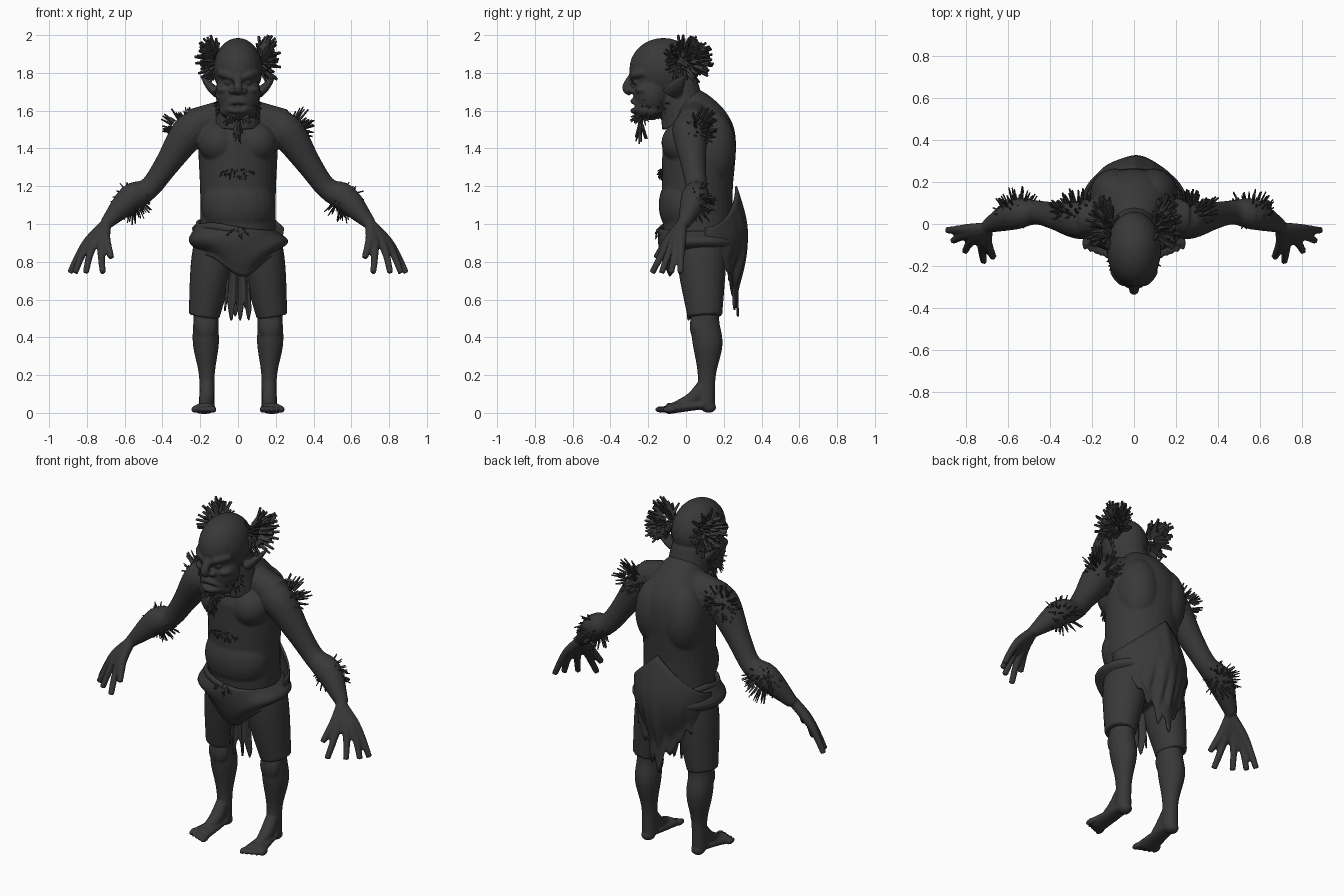
import bpy, bmesh, math, random
from math import sin, cos, pi, tau
from mathutils import Vector, Matrix

random.seed(4)
if "Cube" in bpy.data.objects:
    bpy.data.objects.remove(bpy.data.objects["Cube"])


def material(name, rgb):
    m = bpy.data.materials.new(name)
    m.use_nodes = True
    m.diffuse_color = (*rgb, 1)
    m.node_tree.nodes["Principled BSDF"].inputs["Base Color"].default_value = (*rgb, 1)
    return m


CHARCOAL = material("charcoal", (0.04, 0.04, 0.04))
BOTH, MIDDLE = (1, -1), (1,)


def finish(name, bm, smooth=True):
    bmesh.ops.recalc_face_normals(bm, faces=bm.faces)
    mesh = bpy.data.meshes.new(name)
    bm.to_mesh(mesh)
    bm.free()
    mesh.materials.append(CHARCOAL)
    for polygon in mesh.polygons:
        polygon.use_smooth = smooth
    ob = bpy.data.objects.new(name, mesh)
    bpy.context.collection.objects.link(ob)
    return ob


def fuse(name, bm, voxel=0.008):
    """Melt overlapping volumes into one organic skin."""
    ob = finish(name, bm)
    remesh = ob.modifiers.new("fuse", 'REMESH')
    remesh.mode, remesh.voxel_size, remesh.use_smooth_shade = 'VOXEL', voxel, True
    soften = ob.modifiers.new("soften", 'SMOOTH')
    soften.factor, soften.iterations = 0.5, 4


def spline(points, steps=4):
    """Catmull-Rom samples through the points."""
    P = [Vector(p) for p in points]
    P = [2 * P[0] - P[1], *P, 2 * P[-1] - P[-2]]
    samples = []
    for a, b, c, d in zip(P, P[1:], P[2:], P[3:]):
        for i in range(steps):
            t = i / steps
            bend = (2 * a - 5 * b + 4 * c - d) * t * t + (3 * b - a - 3 * c + d) * t ** 3
            samples.append(b + ((c - a) * t + bend) / 2)
    return samples + [P[-2]]


def tube(bm, points, sides=BOTH, depth=1, ref=(0, 1, 0), n=16):
    """Tube through (x, y, z, radius) points; depth scales the second radius."""
    samples = spline(points)
    for side in sides:
        centres = [Vector((p[0] * side, p[1], p[2])) for p in samples]
        rings = []
        for i, p in enumerate(samples):
            along = (centres[min(i + 1, len(centres) - 1)] - centres[max(i - 1, 0)]).normalized()
            u = Vector(ref).cross(along).normalized()
            v = along.cross(u) * depth
            rings.append([bm.verts.new(centres[i] + p[3] * (u * cos(tau * k / n) + v * sin(tau * k / n)))
                          for k in range(n)])
        for low, high in zip(rings, rings[1:]):
            for k in range(n):
                bm.faces.new((low[k - 1], low[k], high[k], high[k - 1]))
        bm.faces.new(rings[0][::-1])
        bm.faces.new(rings[-1])


def blob(bm, centre, radii, sides=MIDDLE):
    for side in sides:
        place = Matrix.Translation((centre[0] * side, centre[1], centre[2]))
        bmesh.ops.create_uvsphere(bm, u_segments=24, v_segments=16, radius=1,
                                  matrix=place @ Matrix.Diagonal((*radii, 1)))


def sheet(name, surface, columns, rows):
    """Thin cloth from surface(u, v), with u and v running from zero to one."""
    bm = bmesh.new()
    grid = [[bm.verts.new(surface(i / columns, j / rows)) for i in range(columns + 1)]
            for j in range(rows + 1)]
    for top, bottom in zip(grid, grid[1:]):
        for i in range(columns):
            bm.faces.new((top[i], top[i + 1], bottom[i + 1], bottom[i]))
    bmesh.ops.remove_doubles(bm, verts=bm.verts, dist=0.001)
    solid = finish(name, bm).modifiers.new("thickness", 'SOLIDIFY')
    solid.thickness, solid.offset = 0.01, 0


def tuft(name, centre, spread, aim, count, length, width, sides=BOTH):
    """Bristles scattered over an ellipsoid, leaning along aim."""
    bm = bmesh.new()
    for side in sides:
        for _ in range(count):
            out = Vector([random.gauss(0, 1) for _ in range(3)]).normalized()
            root = Vector([c + o * s for c, o, s in zip(centre, out, spread)])
            way = (Vector(aim) + out * random.uniform(0.5, 1.2)).normalized()
            long = length * random.uniform(0.4, 1.2)
            spot = root + way * long * 0.4
            spot.x, way.x = spot.x * side, way.x * side
            turn = way.to_track_quat('Z', 'Y').to_matrix().to_4x4()
            bmesh.ops.create_cone(bm, cap_ends=True, segments=4, radius1=width, radius2=width * 0.5,
                                  depth=long, matrix=Matrix.Translation(spot) @ turn)
    finish(name, bm, smooth=False)


# Head: skull, face, jaw, chin and neck
bm = bmesh.new()
blob(bm, (0, -0.12, 1.82), (0.13, 0.18, 0.165))
blob(bm, (0, -0.18, 1.69), (0.12, 0.1, 0.13))
blob(bm, (0, -0.19, 1.6), (0.1, 0.08, 0.05))
blob(bm, (0, -0.24, 1.58), (0.05, 0.03, 0.03))
tube(bm, [(0, -0.04, 1.75, 0.1), (0, 0, 1.52, 0.13)], MIDDLE)
# Nose and nostrils
tube(bm, [(0, -0.28, 1.79, 0.02), (0, -0.315, 1.72, 0.024), (0, -0.29, 1.69, 0.015)], MIDDLE)
blob(bm, (0.03, -0.285, 1.705), (0.02, 0.02, 0.015), BOTH)
# Lips
for z, droop in ((1.65, 0.03), (1.6, -0.01)):
    tube(bm, [(x * 0.035, -0.28 + 0.012 * x * x, z - droop * x * x / 4, 0.015) for x in range(-2, 3)], MIDDLE)
# Scowling brows, eyes, cheeks and pointed ears
tube(bm, [(0.01, -0.285, 1.77, 0.016), (0.06, -0.27, 1.79, 0.022), (0.1, -0.22, 1.8, 0.02)])
blob(bm, (0.05, -0.26, 1.75), (0.022, 0.02, 0.014), BOTH)
blob(bm, (0.07, -0.22, 1.71), (0.045, 0.05, 0.025), BOTH)
tube(bm, [(0.03, -0.275, 1.7, 0.01), (0.08, -0.22, 1.65, 0.014), (0.08, -0.21, 1.61, 0.014)])
tube(bm, [(0.11, -0.08, 1.69, 0.025), (0.15, -0.05, 1.73, 0.022), (0.2, 0, 1.79, 0.004)], depth=2)
fuse("head", bm, 0.007)

# Torso with belly, chest and shoulder blades
bm = bmesh.new()
tube(bm, [(0, 0.07, 0.85, 0.2), (0, 0.06, 1.15, 0.2), (0, 0.07, 1.42, 0.21), (0, 0.06, 1.52, 0.19),
          (0, 0.03, 1.6, 0.14), (0, -0.02, 1.67, 0.09)], MIDDLE, depth=0.93, n=32)
blob(bm, (0, 0, 1.1), (0.195, 0.145, 0.18))
blob(bm, (0.1, -0.02, 1.43), (0.11, 0.11, 0.11), BOTH)
blob(bm, (0.09, 0.14, 1.4), (0.12, 0.125, 0.2), BOTH)
# Shoulders
tube(bm, [(0.03, 0.05, 1.59, 0.08), (0.24, 0.03, 1.52, 0.09)])
# Arms
tube(bm, [(0.2, 0.02, 1.53, 0.08), (0.265, 0.02, 1.48, 0.092), (0.38, 0.04, 1.31, 0.066),
          (0.47, 0.055, 1.19, 0.058), (0.57, 0.045, 1.135, 0.073), (0.7, -0.01, 1, 0.034)])
# Hands: four splayed fingers and a thumb, each running from the wrist
wrist = Vector((0.7, -0.02, 1.0))
for i in range(4):
    tip = Vector((0.89 - 0.01 * i - 0.016 * i * i, -0.03 - 0.05 * i, 0.74))
    knuckle = wrist.lerp(tip, 0.4) + Vector((0.015, 0, 0.015))
    joint = knuckle.lerp(tip, 0.5) + Vector((0.005, 0, 0.005))
    tube(bm, [(*wrist, 0.03), (*knuckle, 0.026), (*joint, 0.02), (*tip, 0.017)], n=10)
tube(bm, [(*wrist, 0.03), (0.7, -0.09, 0.92, 0.026), (0.67, -0.16, 0.82, 0.017)], n=10)
fuse("torso_and_arms", bm)

# Legs with knees, feet and toes
bm = bmesh.new()
tube(bm, [(0.16, 0.1, 0.62, 0.07), (0.17, 0.1, 0.48, 0.067), (0.17, 0.115, 0.36, 0.069),
          (0.165, 0.11, 0.2, 0.042), (0.165, 0.105, 0.04, 0.042)], depth=1.15)
blob(bm, (0.17, 0.06, 0.46), (0.06, 0.04, 0.08), BOTH)
blob(bm, (0.165, 0.12, 0.03), (0.038, 0.04, 0.03), BOTH)
tube(bm, [(0.165, 0.09, 0.14, 0.036), (0.167, 0.03, 0.07, 0.038), (0.175, -0.08, 0.025, 0.022)])
tube(bm, [(0.165, 0.1, 0.04, 0.04), (0.17, 0, 0.032, 0.05), (0.18, -0.1, 0.022, 0.06)],
     depth=0.5, ref=(0, 0, 1))
for i in range(5):
    blob(bm, (0.13 + 0.026 * i, -0.13 + 0.01 * i, 0.018), (0.016 - 0.001 * i, 0.035, 0.018), BOTH)
fuse("legs", bm, 0.007)

# Baggy knee-length shorts
bm = bmesh.new()
blob(bm, (0, 0.08, 0.86), (0.21, 0.15, 0.12))
tube(bm, [(0.11, 0.08, 0.92, 0.12), (0.14, 0.085, 0.76, 0.113), (0.18, 0.1, 0.51, 0.082)], depth=1.12, n=24)
fuse("shorts", bm)


# Waist wrap with a slanted, drooping hem
def wrap(u, v):
    x, y = sin(tau * u), -cos(tau * u)
    front = max(0, -y)
    top = 0.98 - 0.02 * x
    hem = 0.84 - 0.12 * front ** 2 * math.exp(-2 * (x - 0.2) ** 2)
    puff = 0.045 * sin(pi * min(v * 1.15, 1)) + 0.008 * sin(9 * v + 4 * x)
    reach = 0.19 + puff * (1 - 0.7 * front) - 0.05 * front * v * v
    return (x * (0.208 + puff), 0.055 + y * reach, top + (hem - top) * v)


sheet("waist_wrap", wrap, 64, 14)


# Rolled upper edge of the wrap
def roll(i):
    x, y = sin(tau * i / 24), -cos(tau * i / 24)
    return (x * 0.212, 0.055 + y * 0.19, 0.955 - 0.04 * x + 0.01 * sin(5 * y), 0.013)


bm = bmesh.new()
tube(bm, [roll(i) for i in range(25)], MIDDLE, depth=1.6, ref=(0, 0, 1), n=8)
finish("rolled_waistband", bm)


# Ragged cloth draped round the back, gathered to a peak
def back(u, v):
    s = 2 * u - 1
    top = 1.2 - 0.22 * abs(s)
    hem = 0.5 + 0.3 * abs(s) + 0.05 * abs(sin(9 * s + 1)) + 0.03 * sin(23 * s)
    middle = 1 - s * s
    bulge = 0.055 * middle * sin(pi * min(1, v * 1.25)) + 0.01 * v * sin(8 * s + 2 * v)
    return ((0.24 - 0.03 * v) * s, 0.1 + 0.165 * math.sqrt(middle) + bulge, top + (hem - top) * v)


sheet("back_cloth", back, 48, 16)


# Torn strip between the legs
def strip(u, v):
    hem = 0.54 + 0.05 * sin(u * 19)
    return ((u - 0.5) * (0.1 + 0.04 * v), 0.02 + 0.012 * sin(u * 15), 0.8 + (hem - 0.8) * v)


sheet("front_strip", strip, 24, 8)

# Bristly hair
tuft("side_hair", (0.13, 0, 1.87), (0.02, 0.07, 0.07), (0.6, 0.35, 0.1), 120, 0.08, 0.013)
tuft("shoulder_hair", (0.28, 0.07, 1.51), (0.08, 0.04, 0.06), (0.3, 0.5, 0.3), 90, 0.065, 0.008)
tuft("forearm_hair", (0.56, 0.07, 1.12), (0.07, 0.05, 0.06), (0.1, 0.6, -0.4), 100, 0.065, 0.006)
tuft("jaw_hair", (0.09, -0.16, 1.63), (0.02, 0.06, 0.05), (0.4, -0.1, -0.5), 30, 0.03, 0.005)
tuft("chin_beard", (0, -0.24, 1.57), (0.05, 0.02, 0.01), (0, -0.1, -1), 40, 0.05, 0.007, MIDDLE)
tuft("goatee", (0, -0.24, 1.52), (0.01, 0.01, 0.02), (0, 0, -3), 18, 0.08, 0.008, MIDDLE)
tuft("chest_hair", (0, -0.13, 1.27), (0.09, 0.01, 0.02), (0, -0.2, -1), 35, 0.02, 0.005, MIDDLE)
tuft("navel_hair", (0, -0.145, 0.95), (0.05, 0.01, 0.03), (0, -0.2, -1), 22, 0.02, 0.005, MIDDLE)
